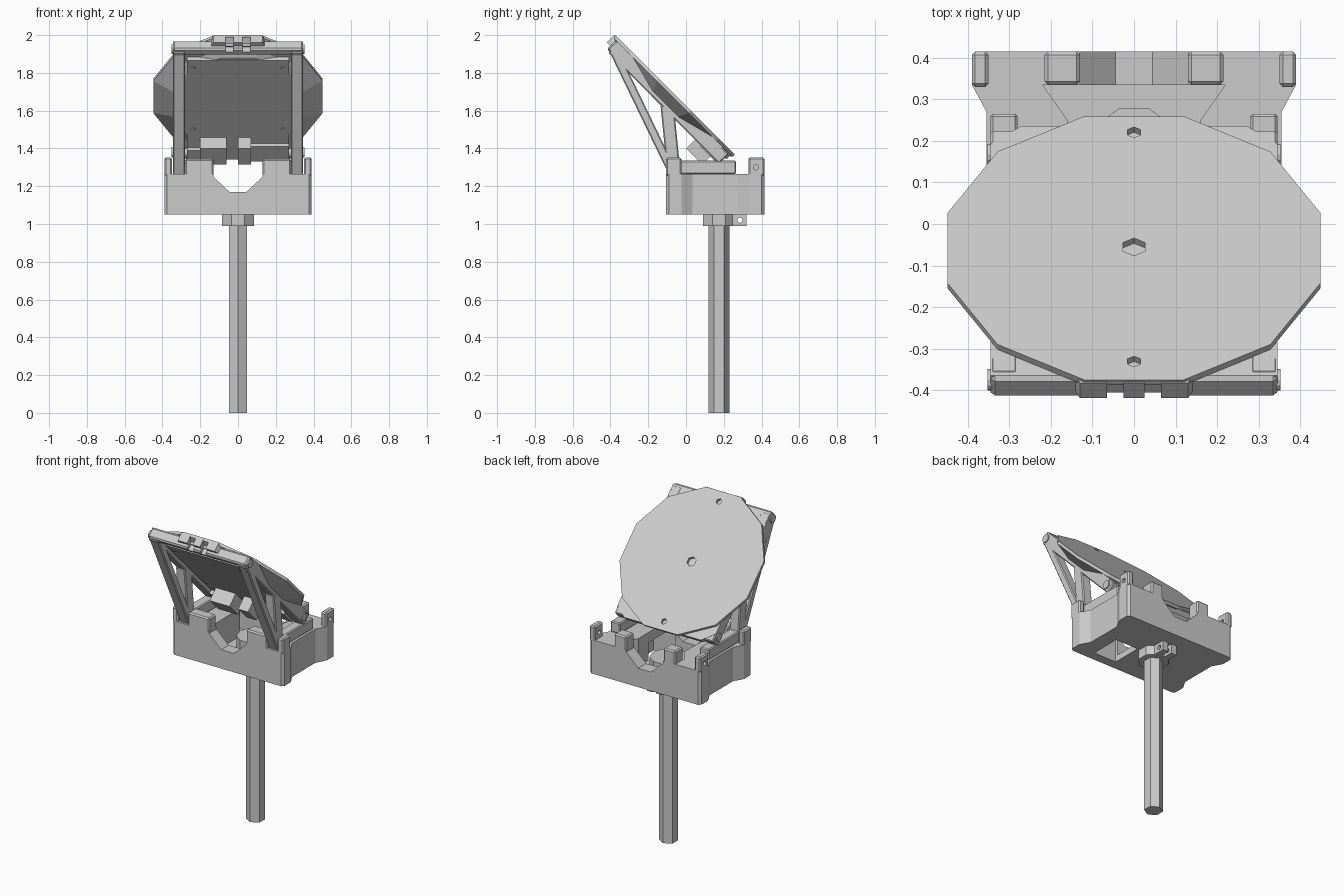
import bpy, bmesh, math
from mathutils import Matrix, Vector

if "Cube" in bpy.data.objects:
    bpy.data.objects.remove(bpy.data.objects["Cube"])

# Tilted frame of the lid: local x = x, local y = downhill, local z = disc normal
S = math.sqrt(0.5)
LID = Matrix(((1, 0, 0, 0), (0, S, S, -0.055), (0, -S, S, 1.682), (0, 0, 0, 1)))
ID = Matrix.Identity(4)


def finish(name, bm, mat=ID, bevel=0):
    if bevel:
        bmesh.ops.bevel(bm, geom=list(bm.edges), offset=bevel, segments=1,
                        affect='EDGES', profile=0.5)
    bm.transform(mat)
    bmesh.ops.recalc_face_normals(bm, faces=bm.faces)
    me = bpy.data.meshes.new(name)
    bm.to_mesh(me)
    bm.free()
    ob = bpy.data.objects.new(name, me)
    bpy.context.collection.objects.link(ob)
    return ob


def box(name, x, y, z, mat=ID, bevel=0):
    bm = bmesh.new()
    bmesh.ops.create_cube(bm, size=1)
    for v in bm.verts:
        v.co = Vector([(a + b) / 2 + c * (b - a) for (a, b), c in zip((x, y, z), v.co)])
    return finish(name, bm, mat, bevel)


def mirrored_box(name, x, y, z, mat=ID, bevel=0):
    box(name + "_right", x, y, z, mat, bevel)
    box(name + "_left", (-x[1], -x[0]), y, z, mat, bevel)


def prism(name, pts, z0, z1, mat=ID):
    bm = bmesh.new()
    f = bm.faces.new([bm.verts.new((x, y, z0)) for x, y in pts])
    top = bmesh.ops.extrude_face_region(bm, geom=[f])['geom']
    for v in top:
        if isinstance(v, bmesh.types.BMVert):
            v.co.z = z1
    return finish(name, bm, mat)


def cone(name, r0, r1, n, z0, z1, loc=(0, 0), turn=0, mat=ID):
    bm = bmesh.new()
    bmesh.ops.create_cone(bm, cap_ends=True, segments=n, radius1=r0, radius2=r1, depth=z1 - z0,
                          matrix=Matrix.Translation((*loc, (z0 + z1) / 2)) @ Matrix.Rotation(turn, 4, 'Z'))
    return finish(name, bm, mat)


def cut(ob, *cutters):
    for c in cutters:
        c.hide_render = True
        m = ob.modifiers.new("cut", 'BOOLEAN')
        m.operation, m.object, m.solver = 'DIFFERENCE', c, 'EXACT'
        bpy.context.view_layer.objects.active = ob
        bpy.ops.object.modifier_apply(modifier=m.name)
        bpy.data.objects.remove(c)


def beam(name, p, q, width, x0, x1):
    """Flat bar in the side plane from p to q, given as (y, z)."""
    d = Vector((q[0] - p[0], q[1] - p[1]))
    L = d.length
    d /= L
    m = Matrix(((1, 0, 0, 0), (0, d.x, -d.y, p[0]), (0, d.y, d.x, p[1]), (0, 0, 0, 1)))
    return box(name, (x0, x1), (0, L), (-width / 2, width / 2), m, 0.006)


def pin(name, x0, x1, y, z, r):
    m = Matrix(((0, 0, 1, 0), (1, 0, 0, y), (0, 1, 0, z), (0, 0, 0, 1)))
    return cone(name, r, r, 12, x0, x1, mat=m)


# Pole, its clamp below the base and socket inside it
cone("pole", 0.055, 0.055, 6, 0, 1.06, (0, 0.175))
cone("pole_collar", 0.092, 0.092, 8, 0.99, 1.06, (0, 0.175), math.pi / 8)
tab = box("clamp_tab", (-0.05, 0.05), (0.22, 0.32), (0.99, 1.06))
cut(tab, pin("hole", -0.2, 0.2, 0.285, 1.02, 0.014),
    box("slot", (-0.012, 0.012), (0.25, 0.4), (0.9, 1.049)))
cone("pole_socket", 0.11, 0.11, 10, 1.08, 1.165, (0, 0.175), math.pi / 2)

# Hollow base with waisted sides and a V notch front and back
half = [(0.375, -0.105), (0.39, -0.09), (0.39, -0.025), (0.355, 0.035), (0.355, 0.27),
        (0.39, 0.335), (0.39, 0.4), (0.375, 0.415)]
base = prism("base_box", half + [(-x, y) for x, y in reversed(half)], 1.05, 1.265)
well = [(0.16, -0.03), (0.16, 0.25), (0.22, 0.335)]
well = well + [(-x, y) for x, y in reversed(well)]
side = Matrix(((1, 0, 0, 0), (0, 0, 1, 0), (0, 1, 0, 0), (0, 0, 0, 1)))
notch = [(-0.13, 1.4), (-0.13, 1.25), (-0.045, 1.17), (0.045, 1.17), (0.13, 1.25), (0.13, 1.4)]
cut(base, prism("well", well, 1.09, 1.4),
    prism("notch", notch, -0.3, 0.6, side),
    box("floor_hole", (0.1, 0.26), (-0.045, 0.15), (1.0, 1.2)))

# Raised rim blocks and hinge posts
mirrored_box("front_rim", (0.13, 0.28), (-0.105, -0.03), (1.255, 1.345), bevel=0.008)
mirrored_box("back_rim", (0.13, 0.215), (0.335, 0.415), (1.255, 1.345), bevel=0.008)
for s, nm in ((1, "right"), (-1, "left")):
    for y0, y1, hy, tag in ((-0.105, -0.025, -0.065, "front"), (0.33, 0.415, 0.37, "back")):
        xs = sorted((s * 0.35, s * 0.39))
        post = box(f"{tag}_post_{nm}", xs, (y0, y1), (1.255, 1.352), bevel=0.008)
        cut(post, pin("hole", -0.5, 0.5, hy, 1.3, 0.014))

# Side trusses holding the lid open
A, B, C = (-0.385, 1.935), (-0.07, 1.27), (0.2, 1.345)
for s, nm in ((1, "right"), (-1, "left")):
    x0, x1 = sorted((s * 0.28, s * 0.345))
    beam(f"front_strut_{nm}", (-0.382, 1.915), B, 0.045, x0, x1)
    beam(f"top_chord_{nm}", A, C, 0.075, x0, x1)
    beam(f"middle_strut_{nm}", (-0.1, 1.63), (-0.065, 1.28), 0.07, x0, x1)
    beam(f"bottom_chord_{nm}", (-0.07, 1.3), (0.265, 1.3), 0.07, x0, x1)
    px0, px1 = sorted((s * 0.27, s * 0.352))
    for i, (y, z) in enumerate(((-0.375, 1.925), (-0.098, 1.654), (0.167, 1.378))):
        pin(f"pivot_{i}_{nm}", px0, px1, y, z, 0.026 if i != 1 else 0.018)

# Lid plate and underside panel
corner = [(0.345, -0.42), (0.345, 0.37), (0.27, 0.43)]
prism("lid_plate", corner + [(-x, y) for x, y in reversed(corner)], -0.05, -0.018, LID)
box("underside_panel", (-0.27, 0.27), (-0.335, 0.405), (-0.075, -0.045), LID)
for sx in (-0.238, 0.238):
    for v in (-0.28, 0.18):
        cone("panel_screw", 0.012, 0.012, 8, -0.08, -0.07, (sx, v), mat=LID)

# Top bar with a slotted latch in the middle
bar = box("top_bar", (-0.345, 0.345), (-0.43, -0.38), (-0.085, -0.018), LID, 0.01)
latch = prism("latch", [(-0.15, -0.41), (-0.13, -0.455), (0.13, -0.455), (0.15, -0.41)],
              -0.06, -0.008, LID)
for ob in (bar, latch):
    cut(ob, *[box("slot", (x, x + 0.04), (-0.5, -0.41), (-0.2, 0.1), LID) for x in (-0.065, 0.025)])

# Equipment blocks under the panel
box("block_left", (-0.2, -0.06), (0.24, 0.36), (-0.16, -0.07), LID)
box("block_center", (0.0, 0.07), (0.24, 0.36), (-0.16, -0.07), LID)
box("block_right", (0.07, 0.27), (0.285, 0.395), (-0.1, -0.07), LID)
box("block_edge", (-0.27, -0.2), (0.315, 0.395), (-0.1, -0.07), LID)

# Twelve-sided disc on a tapered backing
disc = cone("disc", 0.464, 0.464, 12, -0.018, 0, (0, -0.004), math.pi / 12, LID)
back = cone("disc_backing", 0.36, 0.463, 12, -0.07, -0.018, (0, -0.004), math.pi / 12, LID)
for ob in (disc, back):
    cut(ob, *[cone("hole", r, r, 6, -0.04, 0.1, (0, v), 0, LID)
              for r, v in ((0.03, 0), (0.018, 0.39), (0.018, -0.39))])
